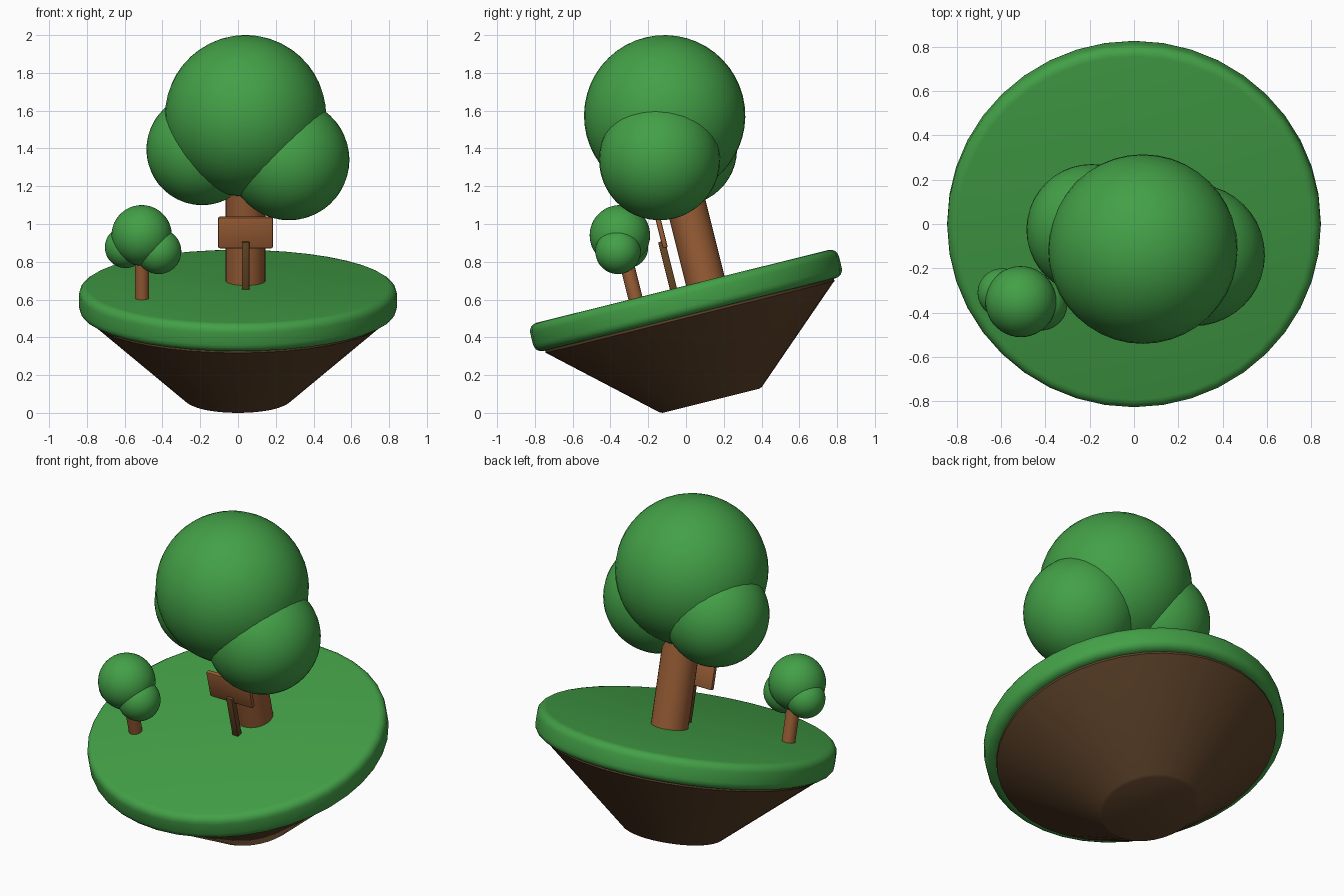
import bpy, bmesh, math
from mathutils import Matrix, Vector

if "Cube" in bpy.data.objects:
    bpy.data.objects.remove(bpy.data.objects["Cube"])

TILT = math.radians(14)
ORIGIN = Vector((0, 0, 0.595))          # centre of the grass disc
FRAME = Matrix.Translation(ORIGIN) @ Matrix.Rotation(TILT, 4, 'X')


def material(name, srgb):
    lin = [((c / 255 + 0.055) / 1.055) ** 2.4 for c in srgb]
    m = bpy.data.materials.new(name)
    m.diffuse_color = (*lin, 1)
    m.use_nodes = True
    m.node_tree.nodes["Principled BSDF"].inputs["Base Color"].default_value = m.diffuse_color
    return m


GREEN = material("leaf green", (67, 160, 71))
BARK = material("bark brown", (154, 94, 54))
SOIL = material("soil brown", (93, 66, 41))
POST = material("post brown", (101, 69, 36))


def finish(name, bm, mat, matrix, angle=35):
    bmesh.ops.recalc_face_normals(bm, faces=bm.faces)
    mesh = bpy.data.meshes.new(name)
    bm.to_mesh(mesh)
    bm.free()
    mesh.materials.append(mat)
    ob = bpy.data.objects.new(name, mesh)
    bpy.context.collection.objects.link(ob)
    ob.matrix_world = matrix
    bpy.ops.object.select_all(action='DESELECT')
    ob.select_set(True)
    bpy.context.view_layer.objects.active = ob
    bpy.ops.object.shade_smooth_by_angle(angle=math.radians(angle))
    return ob


def lathe(name, profile, mat, pos=(0, 0), segments=32):
    """Closed solid turned around the tilted axis from (radius, height) points."""
    bm = bmesh.new()
    rings = [[bm.verts.new((r * math.cos(2 * math.pi * i / segments),
                            r * math.sin(2 * math.pi * i / segments), h))
              for i in range(segments)] for r, h in profile]
    for low, high in zip(rings, rings[1:]):
        for i in range(segments):
            j = (i + 1) % segments
            bm.faces.new((low[i], low[j], high[j], high[i]))
    bm.faces.new(rings[0][::-1])
    bm.faces.new(rings[-1])
    return finish(name, bm, mat, FRAME @ Matrix.Translation((*pos, 0)))


def ball(name, centre, radius):
    bm = bmesh.new()
    bmesh.ops.create_uvsphere(bm, u_segments=40, v_segments=24, radius=radius)
    return finish(name, bm, GREEN,
                  Matrix.Translation(centre) @ Matrix.Rotation(TILT, 4, 'X'), 60)


def box(name, centre, size, mat, bevel):
    bm = bmesh.new()
    bmesh.ops.create_cube(bm, size=1)
    bmesh.ops.scale(bm, vec=size, verts=bm.verts)
    bmesh.ops.bevel(bm, geom=bm.edges[:], offset=bevel, segments=2,
                    profile=0.5, affect='EDGES')
    return finish(name, bm, mat, FRAME @ Matrix.Translation(centre))


# Grass disc with rounded rims
R, T, B = 0.842, 0.077, 0.045
arc = [math.radians(a) for a in (0, 22.5, 45, 67.5, 90)]
upper = [(R - B + B * math.cos(a), T - B + B * math.sin(a)) for a in arc]
lower = [(r, -h) for r, h in reversed(upper)]
lathe("grass_disc", lower + upper, GREEN, segments=40)

# Tapering soil base
lathe("soil_base", [(0.265, -0.547), (0.28, -0.54), (0.775, -0.1),
                    (0.788, -0.09), (0.788, -0.06)], SOIL, segments=40)

# Trunks
lathe("large_trunk", [(0.105, 0.05), (0.105, 0.75)], BARK, (0.04, 0.124))
lathe("small_trunk", [(0.038, 0.05), (0.038, 0.32)], BARK, (-0.508, -0.257))

# Foliage balls
for name, centre, radius in (
        ("large_crown", (0.04, -0.113, 1.573), 0.427),
        ("large_crown_right", (0.27, -0.14, 1.34), 0.32),
        ("large_crown_left", (-0.19, -0.025, 1.395), 0.295),
        ("small_crown", (-0.51, -0.35, 0.94), 0.16),
        ("small_crown_right", (-0.42, -0.36, 0.855), 0.12),
        ("small_crown_left", (-0.595, -0.31, 0.877), 0.11)):
    ball(name, centre, radius)

# Signboard on its post
box("sign_board", (0.04, -0.039, 0.381), (0.29, 0.028, 0.17), BARK, 0.009)
box("sign_post", (0.04, -0.05, 0.195), (0.04, 0.038, 0.28), POST, 0.005)
